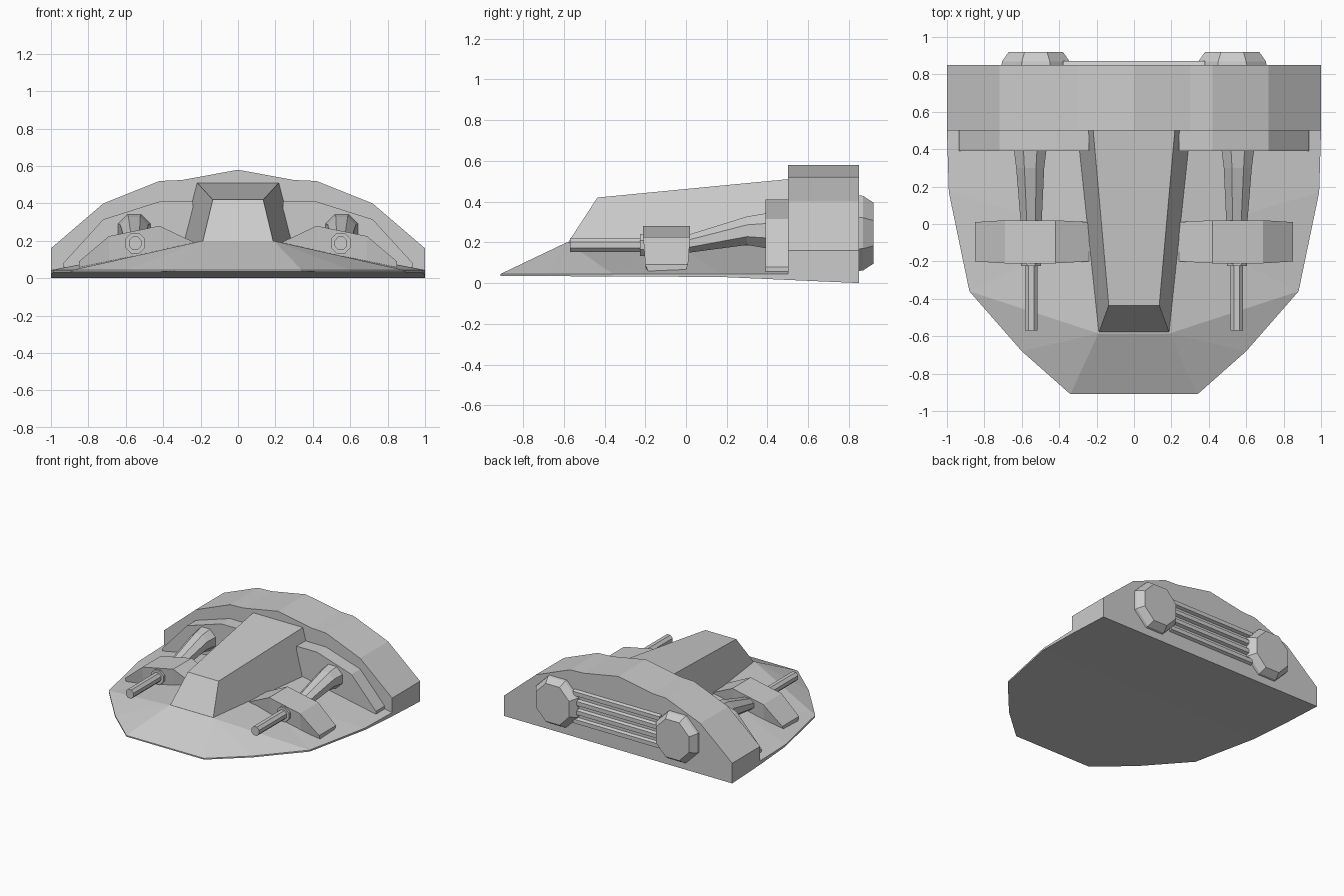
import bpy, bmesh
from math import cos, sin, pi

if "Cube" in bpy.data.objects:
    bpy.data.objects.remove(bpy.data.objects["Cube"])


def build(name, verts, faces, mirror=False):
    bm = bmesh.new()
    vs = [bm.verts.new(v) for v in verts]
    for f in faces:
        bm.faces.new([vs[i] for i in f])
    bmesh.ops.recalc_face_normals(bm, faces=bm.faces)
    me = bpy.data.meshes.new(name)
    bm.to_mesh(me)
    bm.free()
    ob = bpy.data.objects.new(name, me)
    bpy.context.collection.objects.link(ob)
    if mirror:
        m = ob.modifiers.new("mirror", 'MIRROR')
        m.use_clip = True
    return ob


def loft(name, loops, mirror=False):
    """Closed skin through equal-length vertex loops, capped at both ends."""
    n = len(loops[0])
    verts = [v for lp in loops for v in lp]
    faces = [list(range(n)), [len(verts) - n + i for i in range(n)]]
    for k in range(len(loops) - 1):
        for i in range(n):
            j = (i + 1) % n
            faces.append([k * n + i, k * n + j, (k + 1) * n + j, (k + 1) * n + i])
    return build(name, verts, faces, mirror)


def ring(x, y, z, rx, rz, n=8):
    """Regular polygon facing along y, with a flat side on top."""
    return [(x + rx * cos(2 * pi * (i + .5) / n) / cos(pi / n),
             y, z + rz * sin(2 * pi * (i + .5) / n) / cos(pi / n)) for i in range(n)]


def belly(y):
    return 0.035 - 0.005 * (y + .91) / 1.08 if y < .17 else 0.03 * (.85 - y) / .68


# Hull: right half of the plate and the sloping deck
rim = [(.34, -.91), (.60, -.68), (.88, -.36), (.99, .17), (1, .5), (1, .85)]
verts = [(x, y, belly(y)) for x, y in rim]
verts += [(x, y, .045) for x, y in rim]
verts += [(0, y, belly(y)) for x, y in rim]
verts += [(0, -.91, .045), (.19, -.585, .2), (0, -.585, .2),
          (.25, -.05, .19), (.31, .5, .18), (.31, .85, .18),
          (0, .5, .18), (0, .85, .18), (0, -.05, .19)]
faces = []
for i in range(5):
    faces += [[i, i + 1, i + 7, i + 6], [i, i + 1, i + 13, i + 12]]
faces += [[0, 6, 18, 12], [18, 6, 19, 20], [6, 7, 19], [7, 8, 19],
          [8, 21, 19], [8, 9, 21], [9, 10, 22, 21], [10, 11, 23, 22],
          [19, 21, 26, 20], [21, 22, 24, 26], [22, 23, 25, 24],
          [5, 11, 23, 25, 17]]
build("hull", verts, faces, True)

# Cabin: tapered wedge running back into the rear arch
low = [(.19, -.585, .2), (.25, -.05, .18), (.31, .52, .17)]
top = [(.135, -.435, .42), (.22, .52, .512)]
loft("cabin", [
    [(.19, -.585, .19), (-.19, -.585, .19), (-.31, .52, .16), (.31, .52, .16)],
    [(.135, -.435, .42), (-.135, -.435, .42), (-.22, .52, .512), (.22, .52, .512)]])

# Rear arch
half = [(1, .16), (.72, .40), (.42, .52), (.3, .525)]
arch = half + [(0, .58)] + [(-x, z) for x, z in reversed(half)]
loft("rear_arch", [[(1, y, belly(y))] + [(x, y, z) for x, z in arch] + [(-1, y, belly(y))]
                   for y in (.5, .85)])

# Stepped trim in front of the arch
trim = [(.24, .1), (.24, .41), (.42, .41), (.72, .315), (.935, .08), (.935, .04)]
loft("arch_trim", [[(x, y, z) for x, z in trim] for y in (.39, .51)], True)

# Weapon pods: cross-sections along x
pod = [(.24, .12, .195, .01), (.42, .08, .28, .0), (.69, .06, .225, .0), (.85, .055, .09, .01)]
loft("gun_pod", [[(x, -.195 + d, lo), (x, -.21 + d, hi), (x, .02 - d, hi), (x, .005 - d, lo)]
                 for x, lo, hi, d in pod], True)

# Barrels with collars
loft("gun_barrel", [ring(.55, -.57, .187, .034, .035), ring(.55, -.18, .187, .034, .035)], True)
loft("gun_collar", [ring(.55, -.225, .187, .053, .055), ring(.55, -.18, .187, .053, .055)], True)

# Ducts from the pods to the arch
loft("duct", [ring(.55, -.03, .19, .057, .045), ring(.55, .02, .195, .057, .045),
              ring(.555, .3, .257, .075, .07), ring(.555, .42, .257, .09, .09)], True)

# Thrusters on the back
loft("thruster", [ring(.525, .84, .245, .185, .187), ring(.525, .87, .245, .18, .183),
                  ring(.525, .92, .245, .145, .15)], True)

# Grille bars between the thrusters
for i in range(4):
    z = .135 + i * .073
    loft("grille_bar_%d" % (i + 1),
         [[(x, .84, z - .03), (x, .872, z - .016), (x, .872, z + .016), (x, .84, z + .03)]
          for x in (-.38, .38)])
